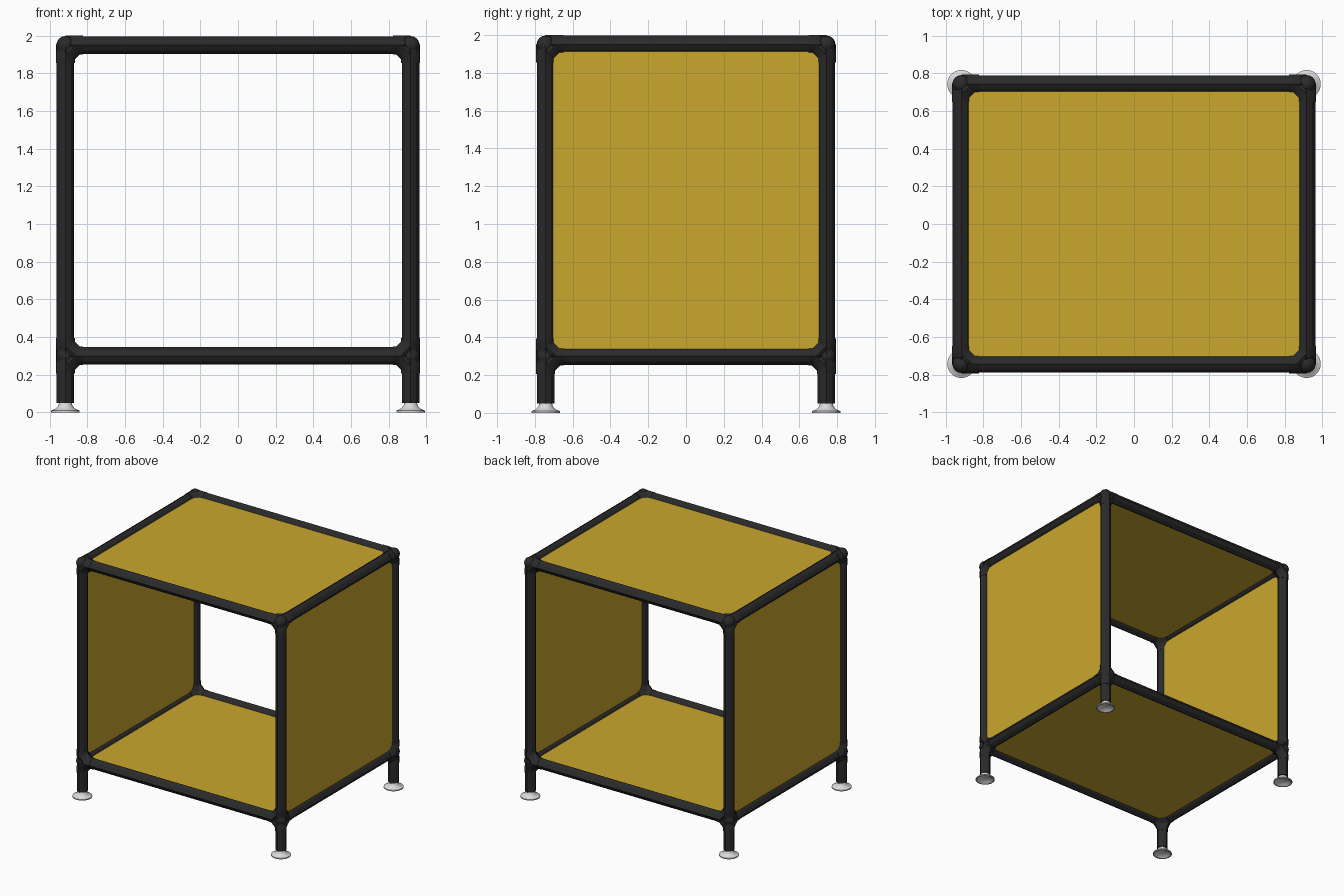
import bpy, bmesh, math
from mathutils import Vector

cube = bpy.data.objects.get("Cube")
if cube:
    bpy.data.objects.remove(cube, do_unlink=True)

# Main dimensions: post centres, rail heights, radii, fitting reach
PX, PY = 0.917, 0.743
LOW, HIGH = 0.30, 1.95
TUBE_R, FIT_R = 0.047, 0.05
REACH, BEND = 0.095, 0.055


def material(name, rgb, rough):
    m = bpy.data.materials.new(name)
    m.use_nodes = True
    m.diffuse_color = (*rgb, 1)
    b = m.node_tree.nodes["Principled BSDF"]
    b.inputs["Base Color"].default_value = (*rgb, 1)
    b.inputs["Roughness"].default_value = rough
    return m


BLACK = material("black frame", (0.023, 0.023, 0.024), 0.6)
YELLOW = material("yellow panel", (0.59, 0.39, 0.026), 0.6)
GREY = material("light grey foot", (0.7, 0.7, 0.7), 0.4)


def finish(bm, name, mat, smooth=False):
    bmesh.ops.recalc_face_normals(bm, faces=bm.faces)
    mesh = bpy.data.meshes.new(name)
    bm.to_mesh(mesh)
    bm.free()
    mesh.materials.append(mat)
    ob = bpy.data.objects.new(name, mesh)
    bpy.context.collection.objects.link(ob)
    if smooth:
        bpy.ops.object.select_all(action='DESELECT')
        ob.select_set(True)
        bpy.context.view_layer.objects.active = ob
        bpy.ops.object.shade_smooth_by_angle(angle=math.radians(35))
    return ob


def sweep(bm, points, normal, r):
    """Eight-sided tube along a planar path; normal is perpendicular to the path."""
    rings = []
    for i, p in enumerate(points):
        before = (p - points[i - 1]).normalized() if i else None
        after = (points[i + 1] - p).normalized() if i + 1 < len(points) else None
        tangent = ((before or after) + (after or before)).normalized()
        mitre = 1 / tangent.dot(before or after)
        side = normal.cross(tangent) * mitre
        ring = []
        for k in range(8):
            a = k * math.pi / 4
            rad = r * (0.88 if k % 2 else 1)
            ring.append(bm.verts.new(p + (side * math.cos(a) + normal * math.sin(a)) * rad))
        rings.append(ring)
    for lo, hi in zip(rings, rings[1:]):
        for k in range(8):
            n = (k + 1) % 8
            bm.faces.new((lo[k], lo[n], hi[n], hi[k]))
    bm.faces.new(rings[0])
    bm.faces.new(rings[-1])


def tube(name, start, end):
    bm = bmesh.new()
    a, b = Vector(start), Vector(end)
    normal = Vector((1, 0, 0)) if abs((b - a).x) < 0.01 else Vector((0, 0, 1))
    sweep(bm, [a, b], normal, TUBE_R)
    finish(bm, name, BLACK)


def fitting(name, centre, arm_pairs):
    """Corner connector: bent tubes joining pairs of arms around a round core."""
    bm = bmesh.new()
    bmesh.ops.create_uvsphere(bm, u_segments=16, v_segments=8, radius=FIT_R * 0.96)
    bmesh.ops.translate(bm, verts=bm.verts, vec=centre)
    c = Vector(centre)
    for a, b in arm_pairs:
        path = [c + a * REACH, c + a * BEND, c + b * BEND, c + b * REACH]
        sweep(bm, path, a.cross(b).normalized(), FIT_R)
    finish(bm, name, BLACK, True)


def panel(name, centre, size):
    bm = bmesh.new()
    bmesh.ops.create_cube(bm, size=1)
    bmesh.ops.scale(bm, verts=bm.verts, vec=size)
    bmesh.ops.translate(bm, verts=bm.verts, vec=centre)
    finish(bm, name, YELLOW)


def foot(name, x, y):
    """Flared levelling foot with a hollow underside."""
    profile = [(0, 0.02), (0.045, 0.016), (0.066, 0), (0.075, 0), (0.075, 0.009),
               (0.05, 0.02), (0.037, 0.036), (0.032, 0.06), (0, 0.06)]
    bm = bmesh.new()
    verts = [bm.verts.new((x + r, y, z)) for r, z in profile]
    edges = [bm.edges.new(pair) for pair in zip(verts, verts[1:])]
    bmesh.ops.spin(bm, geom=verts + edges, cent=(x, y, 0), axis=(0, 0, 1),
                   angle=math.tau, steps=32)
    bmesh.ops.remove_doubles(bm, verts=bm.verts, dist=0.0001)
    finish(bm, name, GREY, True)


UP, DOWN = Vector((0, 0, 1)), Vector((0, 0, -1))

# Posts, legs, feet and corner fittings
for sx, xs in ((1, "left"), (-1, "right")):
    for sy, ys in ((-1, "front"), (1, "back")):
        tag = ys + "_" + xs
        x, y = sx * PX, sy * PY
        tube("post_" + tag, (x, y, LOW), (x, y, HIGH))
        tube("leg_" + tag, (x, y, 0.05), (x, y, LOW))
        foot("foot_" + tag, x, y)
        ix, iy = Vector((-sx, 0, 0)), Vector((0, -sy, 0))
        fitting("top_fitting_" + tag, (x, y, HIGH),
                [(ix, iy), (ix, DOWN), (iy, DOWN)])
        fitting("bottom_fitting_" + tag, (x, y, LOW),
                [(ix, iy), (ix, UP), (iy, UP), (ix, DOWN), (iy, DOWN)])

# Rails along the four sides at both heights
for z, level in ((LOW, "bottom"), (HIGH, "top")):
    rx, ry = PX - BEND, PY - BEND
    for s, name in ((-1, "front"), (1, "back")):
        tube(f"{level}_rail_{name}", (-rx, s * PY, z), (rx, s * PY, z))
    for s, name in ((-1, "right"), (1, "left")):
        tube(f"{level}_rail_{name}", (s * PX, -ry, z), (s * PX, ry, z))

# Panels: top, floor and two sides
THICK = 0.03
for z, name in ((LOW, "floor_panel"), (HIGH, "top_panel")):
    panel(name, (0, 0, z), (2 * PX - 0.03, 2 * PY - 0.03, THICK))
for s, name in ((-1, "right_panel"), (1, "left_panel")):
    panel(name, (s * PX, 0, (LOW + HIGH) / 2), (THICK, 2 * PY - 0.03, HIGH - LOW - 0.03))
